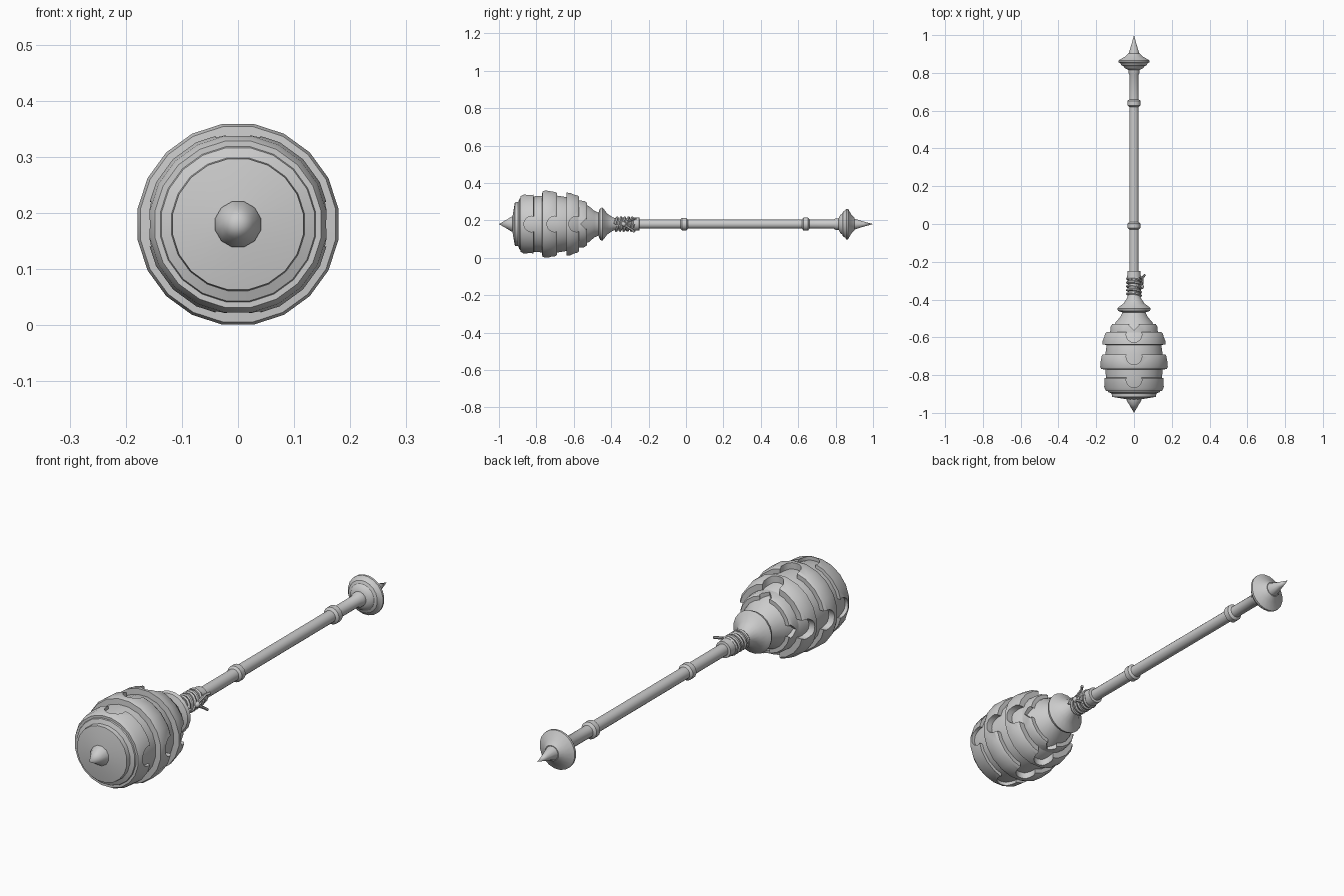
import bpy, bmesh, math
from mathutils import Vector

if "Cube" in bpy.data.objects:
    bpy.data.objects.remove(bpy.data.objects["Cube"])

ZC = 0.18  # height of the mace axis


def finish(ob, angle=35):
    bpy.ops.object.select_all(action='DESELECT')
    ob.select_set(True)
    bpy.context.view_layer.objects.active = ob
    bpy.ops.object.shade_smooth_by_angle(angle=math.radians(angle))


def lathe(name, profile, sides=20, ring=False, smooth=35):
    """Spin (y, radius) points round the long axis; ring=True closes the section."""
    bm = bmesh.new()
    loops = []
    for y, r in profile:
        n = 1 if r == 0 else sides
        loops.append([bm.verts.new((r * math.cos((i + .5) * math.tau / sides), y,
                                    ZC + r * math.sin((i + .5) * math.tau / sides)))
                      for i in range(n)])
    pairs = list(zip(loops, loops[1:]))
    if ring:
        pairs.append((loops[-1], loops[0]))
    for a, b in pairs:
        for i in range(sides):
            j = (i + 1) % sides
            vs = [a[i % len(a)], a[j % len(a)], b[j % len(b)], b[i % len(b)]]
            bm.faces.new(list(dict.fromkeys(vs)))
    if not ring:
        for end in (loops[0], loops[-1]):
            if len(end) > 1:
                bm.faces.new(end)
    bmesh.ops.recalc_face_normals(bm, faces=bm.faces)
    me = bpy.data.meshes.new(name)
    bm.to_mesh(me)
    bm.free()
    ob = bpy.data.objects.new(name, me)
    bpy.context.collection.objects.link(ob)
    if smooth:
        finish(ob, smooth)
    return ob


def notch(ob, y, radius, verts=16):
    """Cut scallops into a band on its four sides."""
    for k in range(4):
        a = k * math.pi / 2
        d = Vector((math.cos(a), 0, math.sin(a)))
        bpy.ops.mesh.primitive_cylinder_add(vertices=verts, radius=radius, depth=0.16,
                                            location=d * 0.17 + Vector((0, y, ZC)),
                                            rotation=(0, math.pi / 2 - a, 0))
        cutter = bpy.context.object
        cutter.hide_render = True
        bpy.context.view_layer.objects.active = ob
        m = ob.modifiers.new("notch", 'BOOLEAN')
        m.operation, m.solver, m.object = 'DIFFERENCE', 'EXACT', cutter
        bpy.ops.object.modifier_apply(modifier=m.name)
        bpy.data.objects.remove(cutter)
    finish(ob)


# Head core with the flared neck
lathe("head_core", [(-.928, .04), (-.915, .118), (-.897, .12), (-.89, .138), (-.88, .142),
                    (-.82, .15), (-.77, .153), (-.69, .154), (-.64, .146), (-.58, .128),
                    (-.56, .112), (-.52, .098), (-.49, .072), (-.468, .062), (-.46, .085),
                    (-.447, .09), (-.437, .078), (-.42, .055), (-.39, .036), (-.37, .03)])
lathe("head_spike", [(-1, 0), (-.955, .027), (-.932, .042), (-.915, .042)], sides=12)

# Raised bands, scalloped on their rear edges
bands = [("front_band", [(-.885, .13), (-.885, .15), (-.868, .159), (-.815, .164), (-.812, .13)], -.825),
         ("middle_band", [(-.772, .13), (-.768, .176), (-.755, .181), (-.70, .179), (-.69, .172), (-.69, .13)], -.702),
         ("rear_band", [(-.642, .12), (-.638, .17), (-.62, .169), (-.58, .16), (-.572, .152), (-.572, .10)], -.585)]
for name, prof, y in bands:
    notch(lathe(name, prof, ring=True, smooth=0), y, 0.042)
notch(lathe("collar_band", [(-.575, .09), (-.575, .128), (-.54, .125), (-.53, .118), (-.53, .08)],
            ring=True, smooth=0), -.535, 0.028, verts=4)

# Handle, with its three rings
handle = [(-.40, .03), (-.255, .032), (-.25, .025)]
for y, r in ((-.01, .034), (.64, .036)):
    handle += [(y - .02, .025), (y - .012, r), (y + .012, r), (y + .02, .025)]
handle += [(.79, .025), (.80, .031), (.83, .031)]
lathe("handle", handle, sides=16)
lathe("wrap_cuff", [(-.285, .028), (-.282, .037), (-.25, .035), (-.247, .022)], sides=16)

# Pommel disc and spike
lathe("pommel_disc", [(.815, .028), (.825, .05), (.835, .056), (.84, .068), (.852, .074),
                      (.857, .083), (.866, .083), (.885, .05), (.902, .032)], sides=20)
lathe("pommel_spike", [(.89, .03), (.905, .029), (.95, .014), (1, 0)], sides=12)


# Cord wound round the neck, with a knot and loose ends
def cord(name, pts, r=.0075):
    cu = bpy.data.curves.new(name, 'CURVE')
    cu.dimensions, cu.bevel_depth, cu.bevel_resolution = '3D', r, 1
    cu.use_fill_caps = True
    sp = cu.splines.new('POLY')
    sp.points.add(len(pts) - 1)
    for p, c in zip(sp.points, pts):
        p.co = (*c, 1)
    ob = bpy.data.objects.new(name, cu)
    bpy.context.collection.objects.link(ob)
    bpy.ops.object.select_all(action='DESELECT')
    ob.select_set(True)
    bpy.context.view_layer.objects.active = ob
    bpy.ops.object.convert(target='MESH')
    finish(bpy.context.object, 50)


cord("cord_wrap", [(.035 * math.cos(i * math.tau / 14),
                    -.38 + .1 * i / 70 + .008 * math.sin(i * math.tau / 14),
                    ZC + .035 * math.sin(i * math.tau / 14)) for i in range(71)])
cord("cord_end_upper", [(.036, -.33, ZC), (.044, -.31, ZC + .015), (.046, -.285, ZC + .025), (.058, -.268, ZC + .03)], .006)
cord("cord_end_lower", [(.036, -.33, ZC), (.045, -.315, ZC - .015), (.043, -.29, ZC - .03), (.05, -.275, ZC - .042)], .006)
bpy.ops.mesh.primitive_uv_sphere_add(segments=10, ring_count=6, radius=.013, location=(.04, -.332, ZC))
bpy.context.object.name = "cord_knot"
finish(bpy.context.object, 50)
